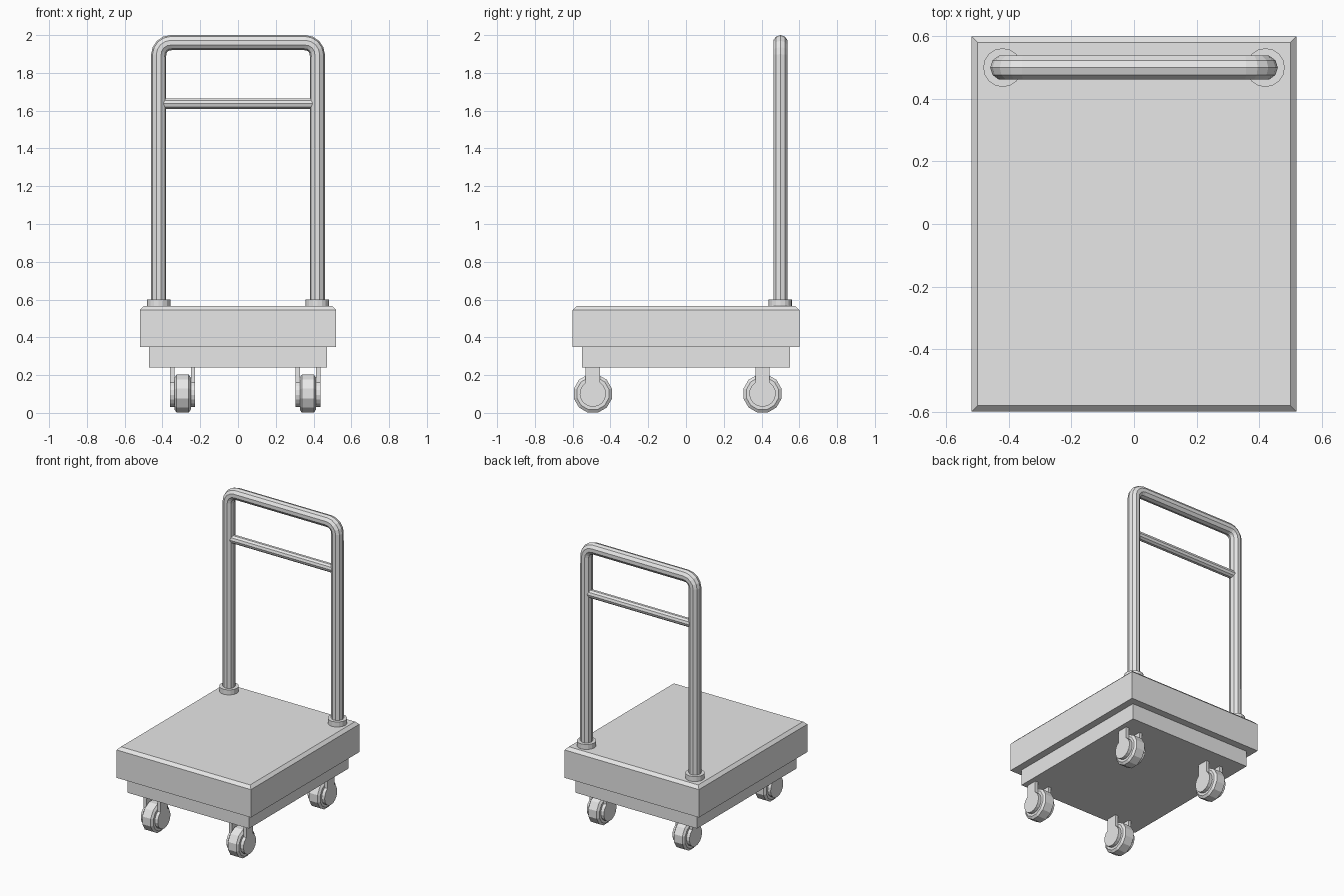
import bpy, bmesh, math
from mathutils import Matrix

cube = bpy.data.objects.get("Cube")
if cube:
    bpy.data.objects.remove(cube, do_unlink=True)

COLOUR = (0.8, 0.8, 0.8, 1.0)
grey = bpy.data.materials.new("plain_grey")
grey.use_nodes = True
grey.diffuse_color = COLOUR
grey.node_tree.nodes["Principled BSDF"].inputs["Base Color"].default_value = COLOUR


def add(name, mesh):
    mesh.materials.clear()
    mesh.materials.append(grey)
    obj = bpy.data.objects.new(name, mesh)
    bpy.context.collection.objects.link(obj)
    return obj


def finish(name, bm):
    bmesh.ops.recalc_face_normals(bm, faces=bm.faces)
    mesh = bpy.data.meshes.new(name)
    bm.to_mesh(mesh)
    bm.free()
    return add(name, mesh)


def slab(name, half_x, half_y, bottom, top, chamfer=0):
    bm = bmesh.new()
    size = Matrix.Diagonal((2 * half_x, 2 * half_y, top - bottom, 1))
    bmesh.ops.create_cube(bm, size=1, matrix=Matrix.Translation((0, 0, (top + bottom) / 2)) @ size)
    if chamfer:
        # Only the rim of the upper face is chamfered
        rim = [e for e in bm.edges if all(v.co.z > top - 0.001 for v in e.verts)]
        bmesh.ops.bevel(bm, geom=rim, offset=chamfer, segments=1, affect='EDGES')
    return finish(name, bm)


def tube(name, points, radius):
    curve = bpy.data.curves.new(name, 'CURVE')
    curve.dimensions = '3D'
    curve.bevel_depth = radius
    curve.bevel_resolution = 3
    curve.use_fill_caps = True
    spline = curve.splines.new('POLY')
    spline.points.add(len(points) - 1)
    for p, co in zip(spline.points, points):
        p.co = (*co, 1)
    spline.use_smooth = False
    temp = bpy.data.objects.new(name + "_path", curve)
    bpy.context.collection.objects.link(temp)
    bpy.context.view_layer.update()
    mesh = bpy.data.meshes.new_from_object(temp.evaluated_get(bpy.context.evaluated_depsgraph_get()))
    bpy.data.objects.remove(temp, do_unlink=True)
    bpy.data.curves.remove(curve)
    return add(name, mesh)


def loft_x(name, rings):
    # Each ring is (x, [(y, z), ...]); neighbours are bridged and the ends capped
    bm = bmesh.new()
    loops = [[bm.verts.new((x, y, z)) for y, z in ring] for x, ring in rings]
    for a, b in zip(loops, loops[1:]):
        for i in range(len(a)):
            j = (i + 1) % len(a)
            bm.faces.new((a[i], a[j], b[j], b[i]))
    bm.faces.new(loops[0])
    bm.faces.new(loops[-1])
    return finish(name, bm)


def circle(cy, cz, radius, sides):
    angles = [2 * math.pi * (i + 0.5) / sides for i in range(sides)]
    return [(cy + radius * math.cos(a), cz + radius * math.sin(a)) for a in angles]


# Platform and underframe
slab("platform", 0.52, 0.60, 0.35, 0.565, 0.02)
slab("underframe", 0.47, 0.55, 0.24, 0.35)

# Push handle: two uprights joined by a rounded top
POST_X, POST_Y, BEND, TOP = 0.42, 0.50, 0.065, 1.96
right_side = [(-POST_X, POST_Y, 0.56)]
for i in range(5):
    a = math.pi / 2 * i / 4
    right_side.append((-POST_X + BEND * (1 - math.cos(a)), POST_Y, TOP - BEND * (1 - math.sin(a))))
left_side = [(-x, y, z) for x, y, z in reversed(right_side)]
tube("push_handle", right_side + left_side, 0.04)
tube("handle_crossbar", [(-POST_X, POST_Y, 1.637), (POST_X, POST_Y, 1.637)], 0.029)

# Collars at the foot of the uprights
for side, sx in (("left", 1), ("right", -1)):
    bm = bmesh.new()
    bmesh.ops.create_cone(bm, cap_ends=True, segments=16, radius1=0.062, radius2=0.062, depth=0.045,
                          matrix=Matrix.Translation((sx * POST_X, POST_Y, 0.5775)))
    finish(side + "_collar", bm)

# Casters: chamfered wheel between two keyhole-shaped fork plates
AXLE = 0.102
for side, cx in (("left", 0.37), ("right", -0.293)):
    for end, cy in (("front", -0.493), ("back", 0.405)):
        name = end + "_" + side
        wide = circle(cy, AXLE, 0.088, 12)
        tread = circle(cy, AXLE, 0.104, 12)
        loft_x(name + "_wheel", [(cx - 0.043, wide), (cx - 0.032, tread),
                                 (cx + 0.032, tread), (cx + 0.043, wide)])
        neck = 0.038
        start = math.acos(neck / 0.07)
        sweep = math.pi + 2 * start
        plate = [(cy + neck, 0.245), (cy - neck, 0.245)]
        for i in range(15):
            a = math.pi - start + sweep * i / 14
            plate.append((cy + 0.07 * math.cos(a), AXLE + 0.07 * math.sin(a)))
        for label, s in (("outer", 1), ("inner", -1)):
            s *= 1 if cx > 0 else -1
            loft_x(name + "_fork_" + label, [(cx + s * 0.043, plate), (cx + s * 0.066, plate)])
